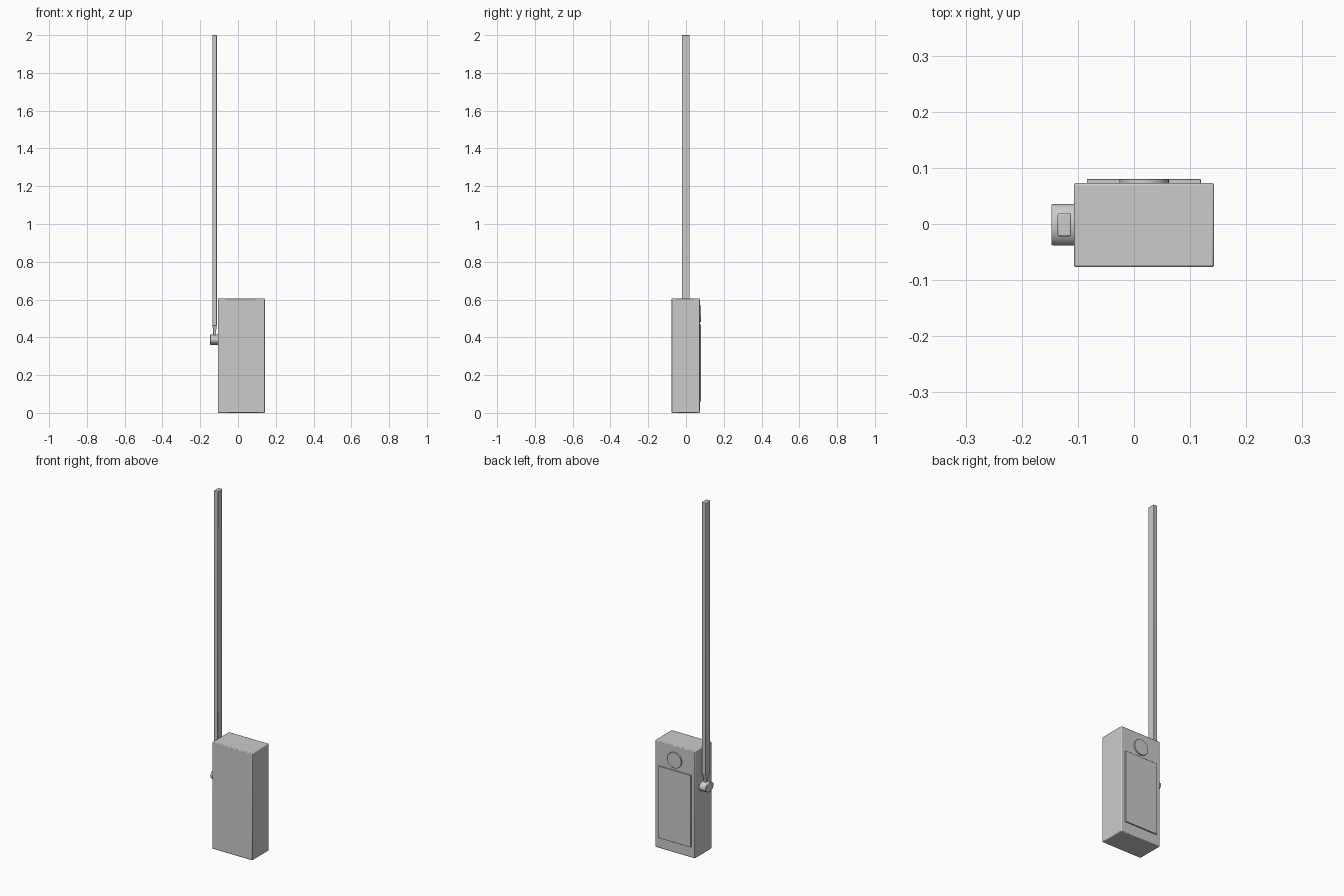
import bpy
import math

cube = bpy.data.objects.get("Cube")
if cube:
    bpy.data.objects.remove(cube, do_unlink=True)

grey = bpy.data.materials.new("plain grey")
grey.use_nodes = True
colour = (0.6, 0.6, 0.6, 1)
grey.diffuse_color = colour
grey.node_tree.nodes["Principled BSDF"].inputs["Base Color"].default_value = colour


def finish(name, bevel):
    obj = bpy.context.object
    obj.name = name
    obj.data.materials.append(grey)
    bpy.ops.object.transform_apply(location=False, rotation=True, scale=True)
    if bevel:
        mod = obj.modifiers.new("soft edges", "BEVEL")
        mod.width = bevel
        mod.segments = 2
        mod.limit_method = "ANGLE"
        mod.angle_limit = math.radians(40)
    bpy.ops.object.shade_smooth_by_angle(angle=math.radians(35))
    return obj


def box(name, low, high, bevel=0.0):
    centre = [(a + b) / 2 for a, b in zip(low, high)]
    bpy.ops.mesh.primitive_cube_add(size=1, location=centre)
    bpy.context.object.scale = [b - a for a, b in zip(low, high)]
    return finish(name, bevel)


def disc(name, centre, radius, depth, rotation, scale=(1, 1, 1), bevel=0.0):
    bpy.ops.mesh.primitive_cylinder_add(vertices=48, radius=radius, depth=depth,
                                        location=centre, rotation=rotation)
    bpy.context.object.scale = scale
    return finish(name, bevel)


# Handset case with a raised panel and a round button on the back
box("case", (-0.107, -0.077, 0), (0.143, 0.073, 0.605), 0.004)
box("back_panel", (-0.084, 0.07, 0.06), (0.119, 0.08, 0.467), 0.001)
disc("back_button", (0.018, 0.075, 0.525), 0.044, 0.01, (math.pi / 2, 0, 0), bevel=0.001)

# Pivot knob on the right side, slightly flattened
disc("antenna_pivot", (-0.126, -0.001, 0.387), 0.037, 0.042, (0, math.pi / 2, 0),
     scale=(0.73, 1, 1), bevel=0.002)

# Flat antenna blade, tapering down to a thin stem
box("antenna_blade", (-0.136, -0.022, 0.46), (-0.112, 0.019, 2), 0.003)
bpy.ops.mesh.primitive_cube_add(size=1, location=(-0.124, -0.0015, 0.45))
taper = bpy.context.object
for v in taper.data.vertices:
    top = v.co.z > 0
    v.co.x *= 0.022 if top else 0.016
    v.co.y *= 0.039 if top else 0.02
    v.co.z *= 0.04
finish("antenna_taper", 0)
box("antenna_stem", (-0.132, -0.0115, 0.39), (-0.116, 0.0085, 0.432), 0.002)
